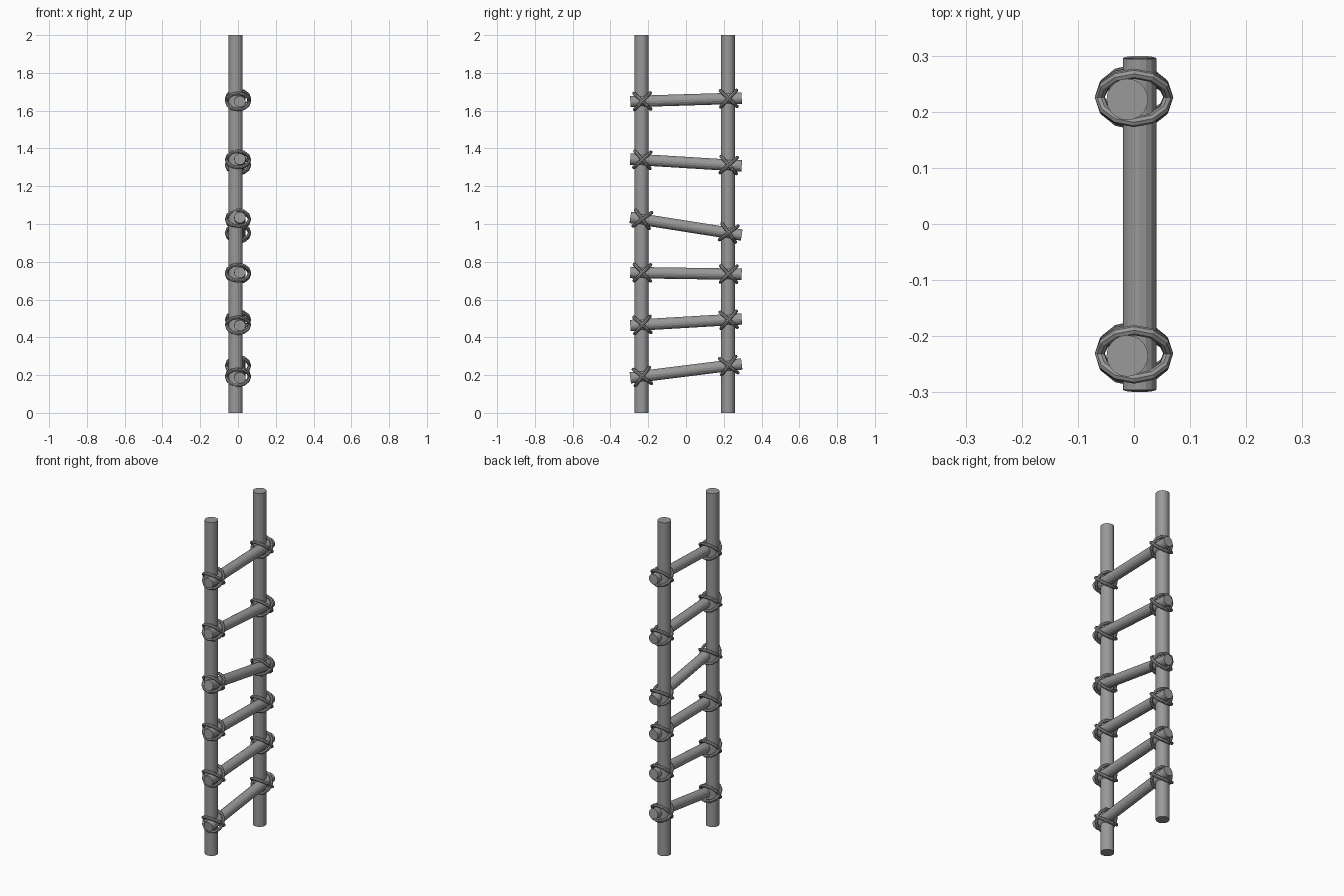
import bpy
import math
from mathutils import Vector

cube = bpy.data.objects.get("Cube")
if cube:
    bpy.data.objects.remove(cube, do_unlink=True)

grey = bpy.data.materials.new("weathered_grey")
grey.use_nodes = True
grey.diffuse_color = (0.32, 0.32, 0.32, 1)
grey.node_tree.nodes["Principled BSDF"].inputs["Base Color"].default_value = (0.32, 0.32, 0.32, 1)


def finish(name):
    obj = bpy.context.object
    obj.name = name
    obj.data.materials.append(grey)
    return obj


def rod(name, start, end, radius, sides):
    """Cylinder running between two points."""
    start, end = Vector(start), Vector(end)
    axis = end - start
    bpy.ops.mesh.primitive_cylinder_add(
        vertices=sides, radius=radius, depth=axis.length, location=(start + end) / 2,
        rotation=axis.to_track_quat('Z', 'Y').to_euler())
    return finish(name)


def lashing(name, location, tilt):
    """Rope loop that crosses the joint diagonally."""
    bpy.ops.mesh.primitive_torus_add(
        major_segments=12, minor_segments=8, major_radius=0.061, minor_radius=0.009,
        location=location, rotation=(tilt, 0, 0))
    return finish(name)


POLE_X, RUNG_X = -0.012, 0.01
FRONT_Y, BACK_Y = -0.235, 0.222
END_Y = 0.295

# Upright poles
for side, y in (("front", FRONT_Y), ("back", BACK_Y)):
    rod(side + "_pole", (POLE_X, y, 0), (POLE_X, y, 2), 0.037, 20)

# Uneven rungs: height at the front pole and at the back pole
heights = [(0.193, 0.25), (0.466, 0.493), (0.742, 0.735),
           (1.025, 0.953), (1.34, 1.312), (1.65, 1.664)]

for i, (zf, zb) in enumerate(heights, 1):
    slope = (zb - zf) / (BACK_Y - FRONT_Y)
    rod(f"rung_{i}",
        (RUNG_X, -END_Y, zf + slope * (-END_Y - FRONT_Y)),
        (RUNG_X, END_Y, zb + slope * (END_Y - BACK_Y)), 0.03, 16)
    # Crossed rope loops at both joints
    for side, y, z in (("front", FRONT_Y, zf), ("back", BACK_Y, zb)):
        for label, turn in (("rising", 1), ("falling", -1)):
            lashing(f"{side}_lashing_{i}_{label}", (0, y + 0.004, z),
                    math.atan(slope) + turn * math.pi / 4)
